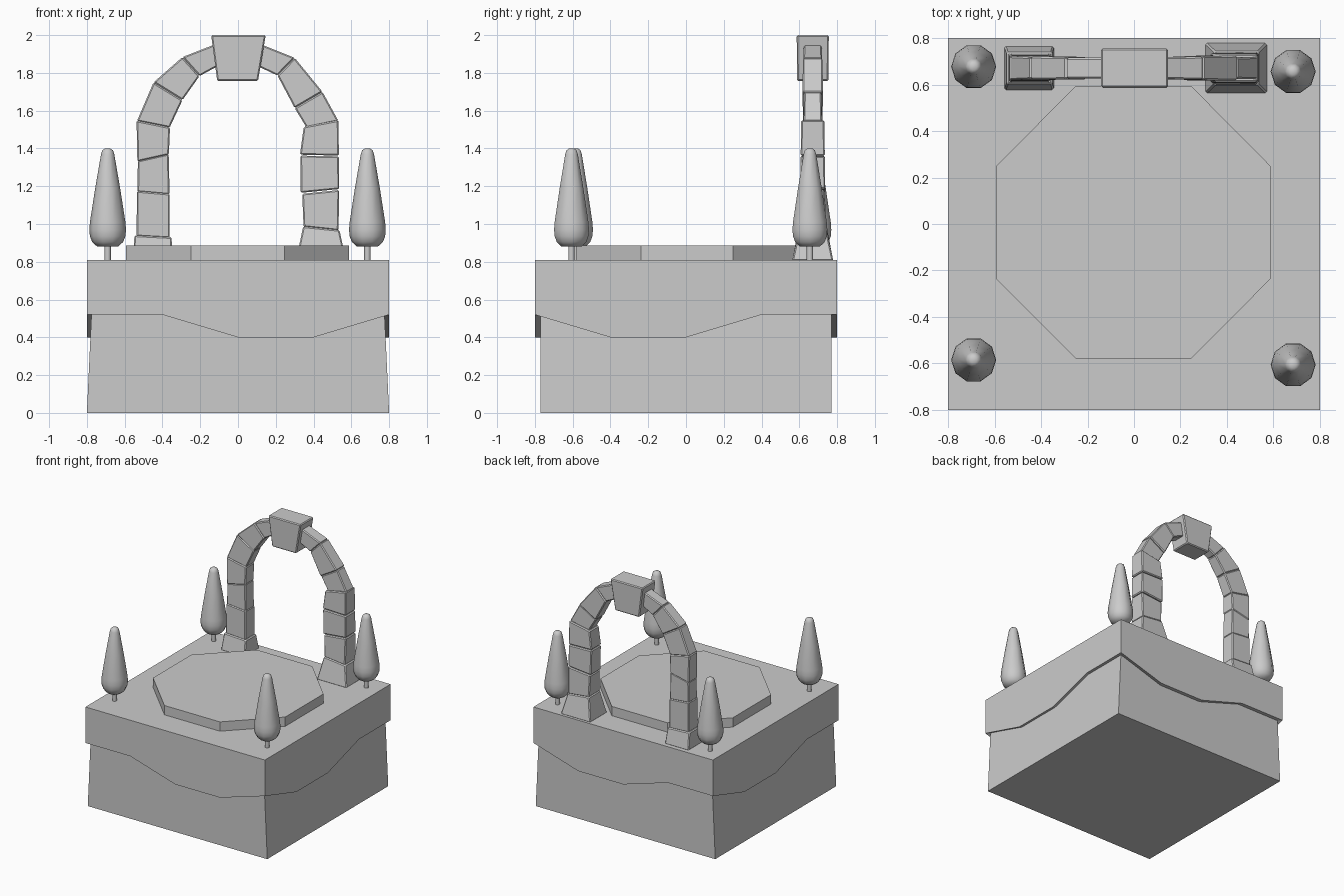
import bpy, bmesh, math

if "Cube" in bpy.data.objects:
    bpy.data.objects.remove(bpy.data.objects["Cube"])


def make(name, bm):
    bmesh.ops.recalc_face_normals(bm, faces=bm.faces[:])
    me = bpy.data.meshes.new(name)
    bm.to_mesh(me)
    bm.free()
    ob = bpy.data.objects.new(name, me)
    bpy.context.collection.objects.link(ob)
    return ob


def loft(name, rings, bevel=0.0):
    """Closed solid through rings of equal point count."""
    bm = bmesh.new()
    vs = [[bm.verts.new(p) for p in r] for r in rings]
    n = len(rings[0])
    for a, b in zip(vs, vs[1:]):
        for i in range(n):
            j = (i + 1) % n
            bm.faces.new((a[i], a[j], b[j], b[i]))
    bm.faces.new(vs[0][::-1])
    bm.faces.new(vs[-1])
    ob = make(name, bm)
    if bevel:
        m = ob.modifiers.new("bevel", 'BEVEL')
        m.width = bevel
        m.segments = 1
    return ob


def rect(x, y, z):
    return [(-x, -y, z), (x, -y, z), (x, y, z), (-x, y, z)]


# tapered earth block
loft("earth_block", [rect(0.8, 0.77, 0), rect(0.772, 0.77, 0.6)])

# grass slab with a wavy hanging edge, same wave kind on each side
front = [0.52, 0.52, 0.40, 0.40]
other = [0.52, 0.40, 0.40, 0.52]
sides = [front, other, other[::-1], other]
# right runs +y, back runs -x from x=0.8, left runs -y from y=0.8
sides[2] = other
corners = [(-1, -1), (1, -1), (1, 1), (-1, 1)]
bm = bmesh.new()
top, low, inner = [], [], []
for s in range(4):
    (ax, ay), (bx, by) = corners[s], corners[(s + 1) % 4]
    for k in range(4):
        t = k / 4
        x, y, z = ax + (bx - ax) * t, ay + (by - ay) * t, sides[s][k]
        top.append(bm.verts.new((0.8 * x, 0.8 * y, 0.81)))
        low.append(bm.verts.new((0.8 * x, 0.8 * y, z)))
        inner.append(bm.verts.new((0.768 * x, 0.768 * y, z)))
for i in range(16):
    j = (i + 1) % 16
    bm.faces.new((low[i], low[j], top[j], top[i]))
    bm.faces.new((inner[i], inner[j], low[j], low[i]))
bm.faces.new(top)
make("grass_slab", bm)

# octagonal dais
octagon = [(-0.25, -0.58), (0.245, -0.58), (0.587, -0.237), (0.587, 0.25),
           (0.245, 0.595), (-0.25, 0.595), (-0.592, 0.25), (-0.592, -0.237)]
loft("dais", [[(x, y, z) for x, y in octagon] for z in (0.8, 0.885)])


# stone arch: joints are (outer x, z), (inner x, z), half depth
YC = 0.671


def joint(o, i, d):
    return [(o[0], YC - d, o[1]), (i[0], YC - d, i[1]),
            (i[0], YC + d, i[1]), (o[0], YC + d, o[1])]


stones = [
    ("left_base", (-.558, .805), (-.345, .805), .095, (-.548, .94), (-.352, .93), .068),
    ("left_pier_1", (-.537, .935), (-.362, .925), .062, (-.535, 1.175), (-.362, 1.16), .060),
    ("left_pier_2", (-.533, 1.17), (-.362, 1.155), .056, (-.530, 1.335), (-.367, 1.372), .054),
    ("left_pier_3", (-.533, 1.33), (-.366, 1.367), .056, (-.537, 1.548), (-.360, 1.512), .054),
    ("left_arc_1", (-.535, 1.545), (-.362, 1.51), .052, (-.447, 1.75), (-.294, 1.656), .048),
    ("left_arc_2", (-.447, 1.75), (-.294, 1.656), .050, (-.294, 1.884), (-.204, 1.783), .048),
    ("left_arc_3", (-.294, 1.884), (-.204, 1.783), .045, (-.12, 1.952), (-.09, 1.845), .045),
    ("right_arc_3", (.300, 1.88), (.209, 1.786), .050, (.12, 1.952), (.09, 1.842), .047),
    ("right_arc_2", (.447, 1.70), (.300, 1.614), .054, (.300, 1.88), (.209, 1.786), .052),
    ("right_arc_1", (.532, 1.545), (.363, 1.51), .048, (.447, 1.70), (.300, 1.614), .046),
    ("right_pier_3", (.534, 1.362), (.328, 1.367), .064, (.532, 1.55), (.348, 1.515), .061),
    ("right_pier_2", (.536, 1.185), (.332, 1.165), .066, (.534, 1.358), (.330, 1.362), .064),
    ("right_pier_1", (.532, .965), (.347, .985), .070, (.536, 1.18), (.340, 1.16), .064),
    ("right_base", (.573, .805), (.307, .805), .109, (.537, .968), (.345, .988), .073),
    ("keystone", (-.110, 1.757), (.106, 1.757), .083, (-.142, 2.0), (.147, 2.0), .085),
]
for name, o0, i0, d0, o1, i1, d1 in stones:
    loft(name, [joint(o0, i0, d0), joint(o1, i1, d1)], 0.007)

# cone trees: foliage and trunk
profile = [(0.055, 0.88), (0.082, 0.905), (0.094, 0.935), (0.097, 0.97),
           (0.094, 1.01), (0.066, 1.19), (0.035, 1.37), (0.028, 1.39), (0.014, 1.40)]


def circle(cx, cy, r, z, n):
    return [(cx + r * math.cos(2 * math.pi * k / n),
             cy + r * math.sin(2 * math.pi * k / n), z) for k in range(n)]


trees = [("back_left", -.69, .677), ("back_right", .685, .656),
         ("front_left", -.69, -.585), ("front_right", .685, -.606)]
for name, x, y in trees:
    parts = [loft(name + "_tree_foliage", [circle(x, y, r, z, 10) for r, z in profile]),
             loft(name + "_tree_trunk", [circle(x, y, 0.017, z, 8) for z in (0.8, 0.9)])]
    for ob in parts:
        bpy.ops.object.select_all(action='DESELECT')
        ob.select_set(True)
        bpy.context.view_layer.objects.active = ob
        bpy.ops.object.shade_smooth_by_angle(angle=math.radians(50))
